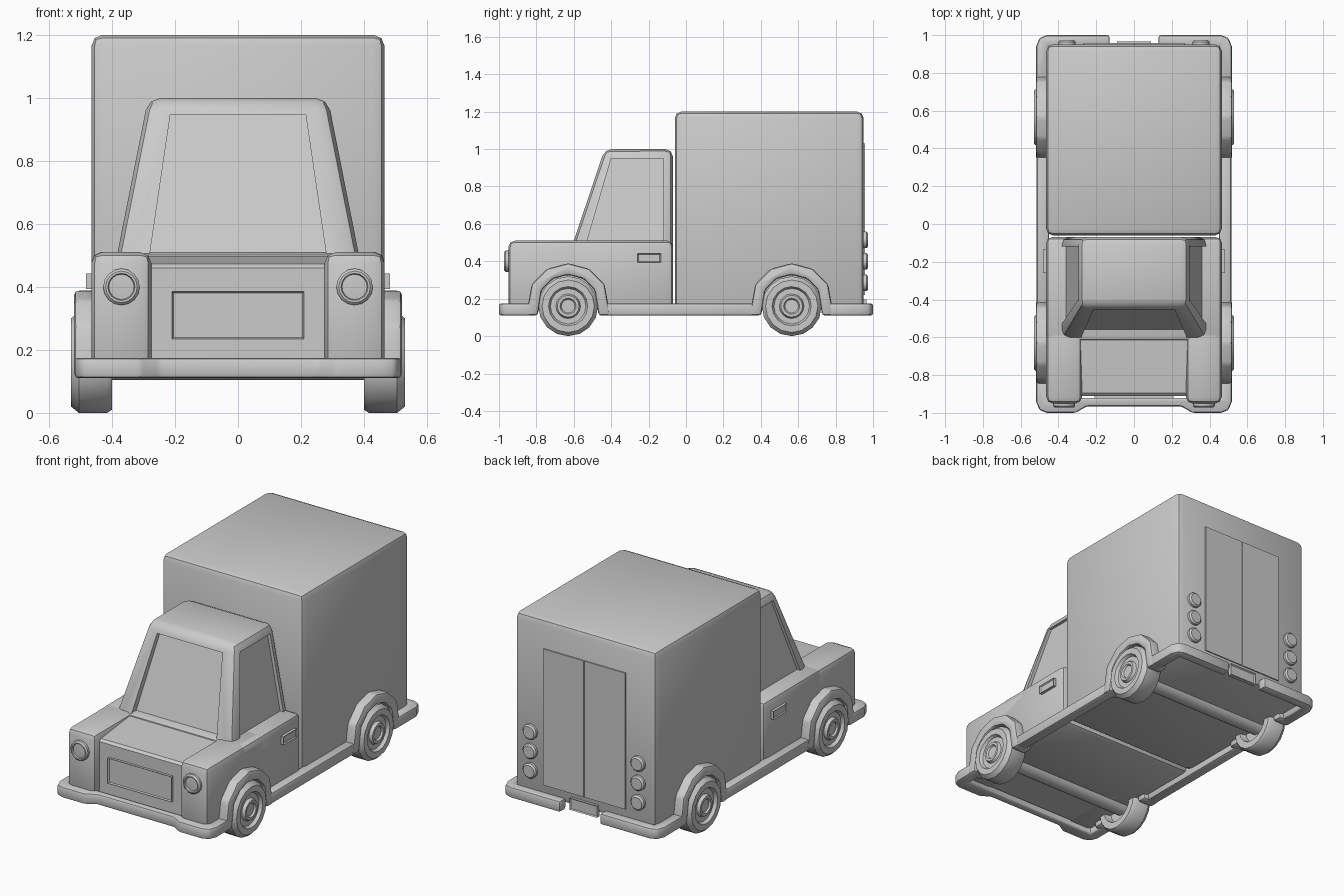
import bpy, bmesh, math
from mathutils import Matrix, Vector

cube = bpy.data.objects.get("Cube")
if cube:
    bpy.data.objects.remove(cube, do_unlink=True)

grey = bpy.data.materials.new("light_grey")
grey.use_nodes = True
colour = (0.6, 0.6, 0.6, 1)
grey.diffuse_color = colour
grey.node_tree.nodes["Principled BSDF"].inputs["Base Color"].default_value = colour


def shade(obj):
    bpy.ops.object.select_all(action="DESELECT")
    obj.select_set(True)
    bpy.context.view_layer.objects.active = obj
    bpy.ops.object.shade_smooth_by_angle(angle=math.radians(35))


def finish(name, bm, bevel=0, segments=2):
    """Round the edges, then turn the bmesh into a shaded object."""
    bmesh.ops.recalc_face_normals(bm, faces=bm.faces)
    if bevel:
        sharp = [e for e in bm.edges if e.calc_face_angle(0) > 0.4]
        bmesh.ops.bevel(bm, geom=sharp, offset=bevel, segments=segments,
                        profile=0.5, affect="EDGES", clamp_overlap=True)
    mesh = bpy.data.meshes.new(name)
    bm.to_mesh(mesh)
    bm.free()
    mesh.materials.append(grey)
    obj = bpy.data.objects.new(name, mesh)
    bpy.context.collection.objects.link(obj)
    shade(obj)
    return obj


def loft(name, low, high, bevel=0):
    """Solid between two level rectangles, each (x0, x1, y0, y1, z)."""
    bm = bmesh.new()
    rings = []
    for x0, x1, y0, y1, z in (low, high):
        rings.append([bm.verts.new((x, y, z)) for x, y in
                      ((x0, y0), (x1, y0), (x1, y1), (x0, y1))])
    a, b = rings
    bm.faces.new(a[::-1])
    bm.faces.new(b)
    for i in range(4):
        j = (i + 1) % 4
        bm.faces.new((a[i], a[j], b[j], b[i]))
    return finish(name, bm, bevel)


def box(name, xs, ys, zs, bevel=0):
    return loft(name, (*xs, *ys, zs[0]), (*xs, *ys, zs[1]), bevel)


def mirrored_box(name, xs, ys, zs, bevel=0):
    box("left_" + name, xs, ys, zs, bevel)
    box("right_" + name, (-xs[1], -xs[0]), ys, zs, bevel)


def prism(name, points, direction, bevel=0):
    """Extrude a flat outline along a vector."""
    bm = bmesh.new()
    face = bm.faces.new([bm.verts.new(p) for p in points])
    extruded = bmesh.ops.extrude_face_region(bm, geom=[face], use_keep_orig=True)
    verts = [g for g in extruded["geom"] if isinstance(g, bmesh.types.BMVert)]
    bmesh.ops.translate(bm, verts=verts, vec=direction)
    return finish(name, bm, bevel)


def lathe(name, profile, sides, centre, axis):
    """Spin (distance, radius) points around an axis."""
    bm = bmesh.new()
    turn = Vector((0, 0, 1)).rotation_difference(Vector(axis)).to_matrix().to_4x4()
    verts = [bm.verts.new((r, 0, d)) for d, r in profile]
    edges = [bm.edges.new(pair) for pair in zip(verts, verts[1:])]
    bmesh.ops.spin(bm, geom=verts + edges, cent=(0, 0, 0), axis=(0, 0, 1),
                   angle=math.tau, steps=sides)
    bmesh.ops.remove_doubles(bm, verts=bm.verts, dist=0.0005)
    bmesh.ops.transform(bm, matrix=Matrix.Translation(centre) @ turn, verts=bm.verts)
    return finish(name, bm)


def inset_box(name, xs, ys, zs, normal, rim, depth):
    """Raised plate with a sunken centre on the side facing the normal."""
    obj = box(name, xs, ys, zs)
    bm = bmesh.new()
    bm.from_mesh(obj.data)
    face = max(bm.faces, key=lambda f: f.normal.dot(Vector(normal)))
    bmesh.ops.inset_region(bm, faces=[face], thickness=rim)
    bmesh.ops.translate(bm, verts=face.verts, vec=-Vector(normal) * depth)
    bm.to_mesh(obj.data)
    bm.free()
    shade(obj)


def cut(target, cutters):
    for cutter in cutters:
        cutter.hide_render = True
        mod = target.modifiers.new("opening", "BOOLEAN")
        mod.operation, mod.solver, mod.object = "DIFFERENCE", "EXACT", cutter
        bpy.context.view_layer.objects.active = target
        bpy.ops.object.modifier_apply(modifier=mod.name)
        bpy.data.objects.remove(cutter, do_unlink=True)
    shade(target)


# Cargo box and its rear doors
box("cargo_box", (-0.465, 0.465), (-0.06, 0.95), (0.14, 1.2), 0.035)
mirrored_box("rear_door", (0.003, 0.27), (0.94, 0.957), (0.22, 1.03))
inset_box("number_plate", (-0.09, 0.09), (0.94, 0.965), (0.125, 0.195), (0, 1, 0), 0.008, 0.006)

# Lower cab, fenders and bonnet
box("lower_cab", (-0.465, 0.465), (-0.62, -0.07), (0.14, 0.51), 0.03)
mirrored_box("fender", (0.275, 0.465), (-0.95, -0.4), (0.14, 0.51), 0.035)
prism("bonnet", [(-0.3, -0.91, 0.14), (-0.3, -0.91, 0.46), (-0.3, -0.895, 0.473),
                 (-0.3, -0.57, 0.5), (-0.3, -0.57, 0.14)], (0.6, 0, 0))
inset_box("grille", (-0.21, 0.21), (-0.925, -0.9), (0.235, 0.385), (0, -1, 0), 0.007, 0.008)

# Upper cab with sunken windows
cabin = loft("cabin", (-0.4, 0.4, -0.63, -0.07, 0.42), (-0.285, 0.285, -0.435, -0.07, 1), 0.04)
cutters = [loft("windscreen_cutter", (-0.285, 0.285, -0.8, -0.57, 0.47),
                (-0.215, 0.215, -0.6, -0.422, 0.945))]
for s in (1, -1):
    cutters.append(loft("side_window_cutter",
                        (*sorted((s * 0.362, s * 0.5)), -0.53, -0.12, 0.505),
                        (*sorted((s * 0.277, s * 0.45)), -0.4, -0.12, 0.95)))
cut(cabin, cutters)

# Bumpers and side sills
Z = 0.11
prism("front_bumper", [(x, y, Z) for x, y in (
    (-0.25, -0.965), (0.25, -0.965), (0.31, -1), (0.46, -1), (0.5, -0.985), (0.518, -0.94),
    (0.518, -0.8), (0.45, -0.8), (0.45, -0.92), (-0.45, -0.92), (-0.45, -0.8),
    (-0.518, -0.8), (-0.518, -0.94), (-0.5, -0.985), (-0.46, -1), (-0.31, -1))],
    (0, 0, 0.065), 0.012)
for side, s in (("left", 1), ("right", -1)):
    prism(side + "_rear_bumper", [(s * x, y, Z) for x, y in (
        (0.13, 0.94), (0.13, 1), (0.46, 1), (0.5, 0.985), (0.518, 0.94),
        (0.518, 0.74), (0.45, 0.74), (0.45, 0.94))], (0, 0, 0.065), 0.012)
mirrored_box("sill", (0.45, 0.515), (-0.44, 0.39), (Z, 0.175), 0.012)

# Wheels, arches and axles
tyre = [(0.44, 0), (0.44, 0.1), (0.4, 0.11), (0.4, 0.15), (0.415, 0.16), (0.505, 0.16),
        (0.53, 0.14), (0.53, 0.105), (0.512, 0.095), (0.512, 0.066), (0.53, 0.058),
        (0.53, 0.043), (0.52, 0.036), (0.52, 0)]
for place, y in (("front", -0.63), ("rear", 0.565)):
    lathe(place + "_axle", [(-0.45, 0), (-0.45, 0.055), (0.45, 0.055), (0.45, 0)],
          16, (0, y, 0.16), (1, 0, 0))
    for side, s in (("left", 1), ("right", -1)):
        lathe(f"{place}_{side}_wheel", tyre, 16, (0, y, 0.16), (s, 0, 0))
        outline = []
        for radius, steps in ((0.225, range(7)), (0.163, range(6, -1, -1))):
            outline += [(s * 0.42, y + radius * math.cos(k * math.pi / 6),
                         0.165 + radius * math.sin(k * math.pi / 6)) for k in steps]
        outline[0] = outline[0][:2] + (Z,)
        outline[6] = outline[6][:2] + (Z,)
        outline[7] = outline[7][:2] + (Z,)
        outline[-1] = outline[-1][:2] + (Z,)
        prism(f"{place}_{side}_wheel_arch", outline, (s * 0.1, 0, 0), 0.015)

# Lamps and door handles
lamp = [(0, 0.058), (0.024, 0.058), (0.032, 0.05), (0.032, 0.043), (0.022, 0.04), (0.025, 0)]
tail_lamp = [(0, 0.045), (0.016, 0.045), (0.025, 0.036), (0.025, 0)]
for side, s in (("left", 1), ("right", -1)):
    lathe(side + "_headlamp", lamp, 16, (s * 0.37, -0.94, 0.4), (0, -1, 0))
    for level, z in (("lower", 0.285), ("middle", 0.4), ("upper", 0.515)):
        lathe(f"{side}_{level}_tail_lamp", tail_lamp, 12, (s * 0.355, 0.948, z), (0, 1, 0))
    inset_box(side + "_door_handle", sorted((s * 0.45, s * 0.482)), (-0.26, -0.135),
              (0.393, 0.442), (s, 0, 0), 0.008, 0.006)
